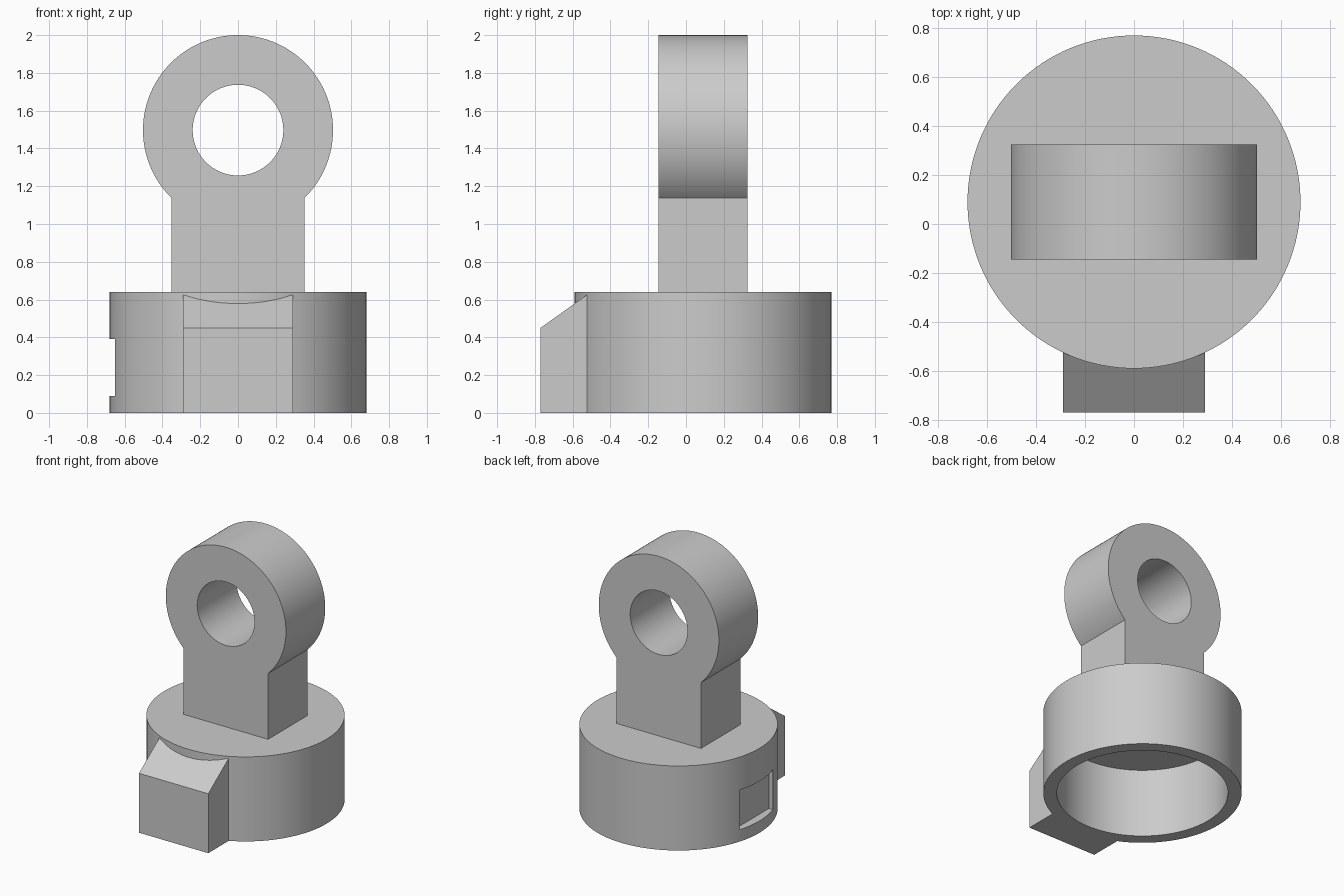
import bpy, bmesh, math
from mathutils import Matrix

SEGMENTS = 128
CENTRE_Y = 0.09          # axis shared by the cap and the eye
CAP_R, CAP_H = 0.68, 0.64
EYE_R, EYE_Z = 0.503, 1.497
STEM_W, THICK = 0.353, 0.47

if "Cube" in bpy.data.objects:
    bpy.data.objects.remove(bpy.data.objects["Cube"], do_unlink=True)

grey = bpy.data.materials.new("plain grey")
grey.use_nodes = True
grey.diffuse_color = (0.6, 0.6, 0.6, 1)
grey.node_tree.nodes["Principled BSDF"].inputs["Base Color"].default_value = (0.6, 0.6, 0.6, 1)


def prism(name, outline, direction):
    """Extrude a closed outline of 3D points along a direction."""
    bm = bmesh.new()
    face = bm.faces.new([bm.verts.new(p) for p in outline])
    grown = bmesh.ops.extrude_face_region(bm, geom=[face])
    verts = [g for g in grown["geom"] if isinstance(g, bmesh.types.BMVert)]
    bmesh.ops.translate(bm, verts=verts, vec=direction)
    bmesh.ops.recalc_face_normals(bm, faces=bm.faces)
    mesh = bpy.data.meshes.new(name)
    bm.to_mesh(mesh)
    bm.free()
    mesh.materials.append(grey)
    obj = bpy.data.objects.new(name, mesh)
    bpy.context.collection.objects.link(obj)
    return obj


def circle(radius):
    steps = [math.tau * i / SEGMENTS for i in range(SEGMENTS)]
    return [(radius * math.cos(a), radius * math.sin(a)) for a in steps]


def upright_cylinder(name, radius, z0, z1):
    return prism(name, [(x, y + CENTRE_Y, z0) for x, y in circle(radius)], (0, 0, z1 - z0))


def combine(obj, other, operation):
    """Apply a boolean and remove the helper."""
    other.hide_render = True
    mod = obj.modifiers.new(operation.lower(), 'BOOLEAN')
    mod.operation, mod.object, mod.solver = operation, other, 'EXACT'
    bpy.context.view_layer.objects.active = obj
    bpy.ops.object.modifier_apply(modifier=mod.name)
    bpy.data.objects.remove(other, do_unlink=True)


# Round cap, hollow from below
cap = upright_cylinder("base_cap", CAP_R, 0, CAP_H)

# Sloped lug on the front, merged with the wall
side = [(-0.77, 0), (-0.77, 0.45), (-0.51, 0.636), (-0.51, 0)]
lug = prism("front_lug", [(-0.29, y, z) for y, z in side], (0.58, 0, 0))
combine(cap, lug, 'UNION')
combine(cap, upright_cylinder("cavity_cutter", 0.587, -0.1, 0.52), 'DIFFERENCE')

# Shallow rectangular pocket in the side wall
pocket = [(y + CENTRE_Y, z) for y, z in ((-0.2, 0.09), (0.2, 0.09), (0.2, 0.39), (-0.2, 0.39))]
combine(cap, prism("pocket_cutter", [(-0.8, y, z) for y, z in pocket], (0.183, 0, 0)), 'DIFFERENCE')

# Eye and stem as one outline
start = -math.acos(STEM_W / EYE_R)
sweep = math.pi - 2 * start
arc = [start + sweep * i / SEGMENTS for i in range(SEGMENTS + 1)]
outline = [(EYE_R * math.cos(a), EYE_Z + EYE_R * math.sin(a)) for a in arc]
outline += [(-STEM_W, CAP_H - 0.04), (STEM_W, CAP_H - 0.04)]
back = CENTRE_Y - THICK / 2
eye = prism("eye_and_stem", [(x, back, z) for x, z in outline], (0, THICK, 0))
hole = prism("hole_cutter", [(x, back - 0.1, z + EYE_Z) for x, z in circle(0.24)], (0, THICK + 0.2, 0))
combine(eye, hole, 'DIFFERENCE')

# Smooth curved walls, crisp edges
for obj in (cap, eye):
    bpy.ops.object.select_all(action='DESELECT')
    obj.select_set(True)
    bpy.context.view_layer.objects.active = obj
    bpy.ops.object.shade_smooth_by_angle(angle=math.radians(20))
